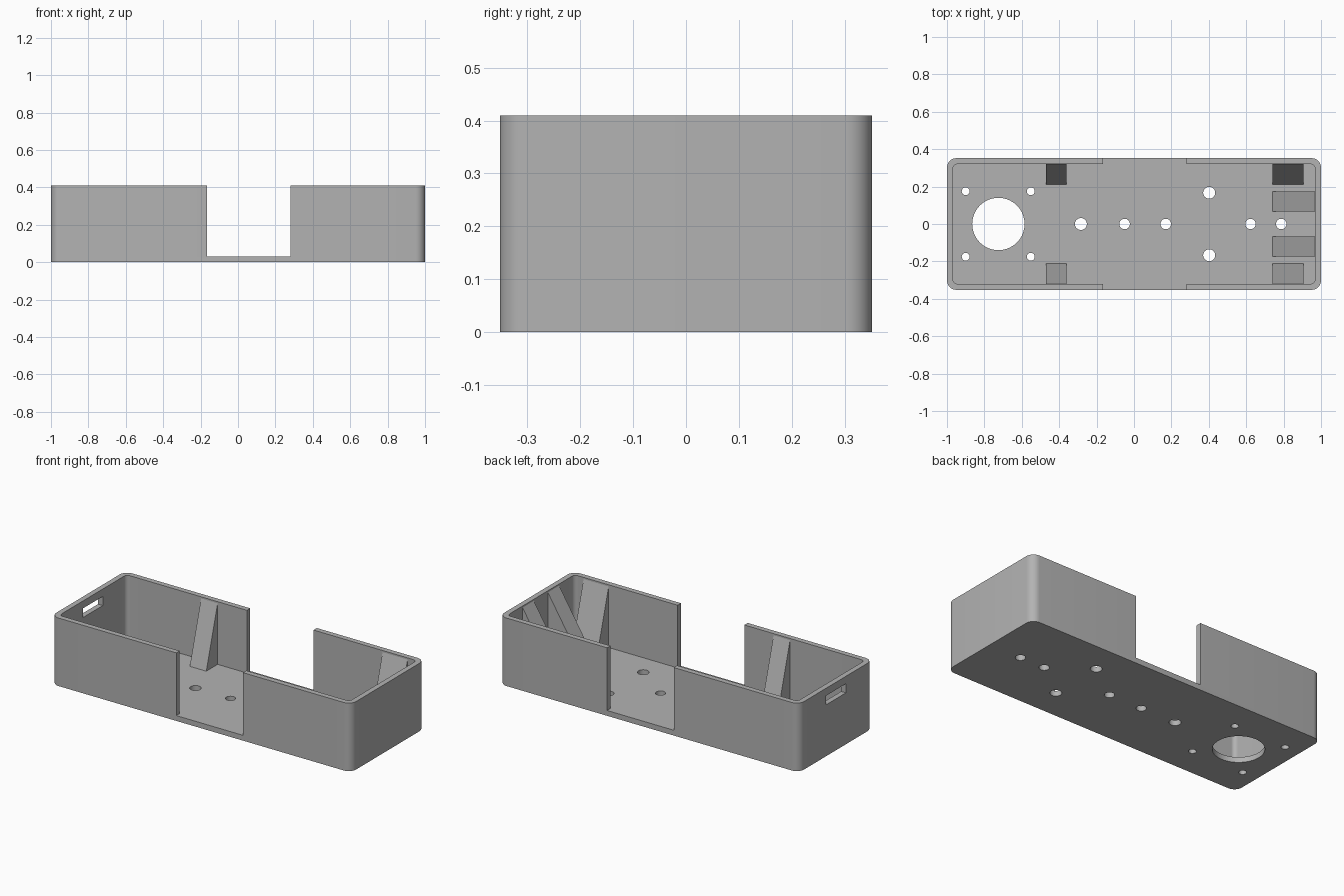
import bpy, bmesh, math
from mathutils import Vector

cube = bpy.data.objects.get("Cube")
if cube:
    bpy.data.objects.remove(cube, do_unlink=True)

LENGTH, DEPTH, HEIGHT = 2.0, 0.704, 0.41
WALL = FLOOR = 0.032
INNER_X, INNER_Y = LENGTH / 2 - WALL, DEPTH / 2 - WALL

grey = bpy.data.materials.new("plain grey")
grey.use_nodes = True
colour = (0.45, 0.45, 0.45, 1)
grey.diffuse_color = colour
grey.node_tree.nodes["Principled BSDF"].inputs["Base Color"].default_value = colour


def prism(name, points, direction):
    """Extrude a planar outline of 3D points along a direction."""
    bm = bmesh.new()
    face = bm.faces.new([bm.verts.new(p) for p in points])
    out = bmesh.ops.extrude_face_region(bm, geom=[face])
    moved = [v for v in out["geom"] if isinstance(v, bmesh.types.BMVert)]
    bmesh.ops.translate(bm, verts=moved, vec=Vector(direction))
    bmesh.ops.recalc_face_normals(bm, faces=bm.faces)
    mesh = bpy.data.meshes.new(name)
    bm.to_mesh(mesh)
    bm.free()
    obj = bpy.data.objects.new(name, mesh)
    obj.data.materials.append(grey)
    bpy.context.collection.objects.link(obj)
    return obj


def rounded_block(name, half_x, half_y, radius, z0, z1, steps=8):
    points = []
    for sx, sy, start in ((1, 1, 0), (-1, 1, 90), (-1, -1, 180), (1, -1, 270)):
        for i in range(steps + 1):
            a = math.radians(start + 90 * i / steps)
            points.append((sx * (half_x - radius) + radius * math.cos(a),
                           sy * (half_y - radius) + radius * math.sin(a), z0))
    return prism(name, points, (0, 0, z1 - z0))


def box(name, x0, x1, y0, y1, z0, z1):
    points = [(x0, y0, z0), (x1, y0, z0), (x1, y1, z0), (x0, y1, z0)]
    return prism(name, points, (0, 0, z1 - z0))


def cylinder(name, x, y, radius, sides=40):
    angles = [math.tau * i / sides for i in range(sides)]
    points = [(x + radius * math.cos(a), y + radius * math.sin(a), -0.1) for a in angles]
    return prism(name, points, (0, 0, 0.2))


def cut(target, cutter):
    mod = target.modifiers.new("cut", "BOOLEAN")
    mod.operation = "DIFFERENCE"
    mod.solver = "EXACT"
    mod.object = cutter
    bpy.context.view_layer.objects.active = target
    bpy.ops.object.modifier_apply(modifier=mod.name)
    bpy.data.objects.remove(cutter, do_unlink=True)


# Open tray with rounded corners
tray = rounded_block("tray", LENGTH / 2, DEPTH / 2, 0.05, 0, HEIGHT)
cut(tray, rounded_block("cavity", INNER_X, INNER_Y, 0.025, FLOOR, HEIGHT + 0.1))

# Gap through the front and back walls, and the cable slot in the end wall
cut(tray, box("wall_gap", -0.165, 0.28, -0.5, 0.5, FLOOR, HEIGHT + 0.1))
cut(tray, box("end_slot", -1.1, -0.9, -0.095, 0.095, 0.31, 0.365))

# Floor holes: one large opening, its four screw holes, and mounting holes
holes = [(-0.725, 0, 0.14)]
holes += [(x, y, 0.021) for x in (-0.9, -0.552) for y in (-0.175, 0.175)]
holes += [(x, 0, 0.028) for x in (-0.05, 0.17, 0.623, 0.787)]
holes += [(-0.284, 0, 0.032), (0.402, 0.167, 0.032), (0.402, -0.167, 0.032)]
for x, y, radius in holes:
    cut(tray, cylinder("hole", x, y, radius))

bpy.ops.object.select_all(action="DESELECT")
tray.select_set(True)
bpy.context.view_layer.objects.active = tray
bpy.ops.object.shade_smooth_by_angle(angle=math.radians(30))


# Triangular ribs that brace the walls, slightly sunk into wall and floor
def rib_profile(reach):
    top, sink = HEIGHT - 0.01, 0.01
    return [(-sink, FLOOR - sink), (-sink, top), (0, top),
            (reach, FLOOR), (reach, FLOOR - sink)]


for side, sign in (("front", -1), ("back", 1)):
    for end, x0, x1 in (("right", -0.47, -0.36), ("left", 0.74, 0.907)):
        outline = [(x0, sign * (INNER_Y - d), z) for d, z in rib_profile(0.108)]
        prism(f"{side}_{end}_rib", outline, (x1 - x0, 0, 0))
    y0 = 0.067 if sign > 0 else -0.174
    outline = [(INNER_X - d, y0, z) for d, z in rib_profile(0.228)]
    prism(f"{side}_end_rib", outline, (0, 0.107, 0))
